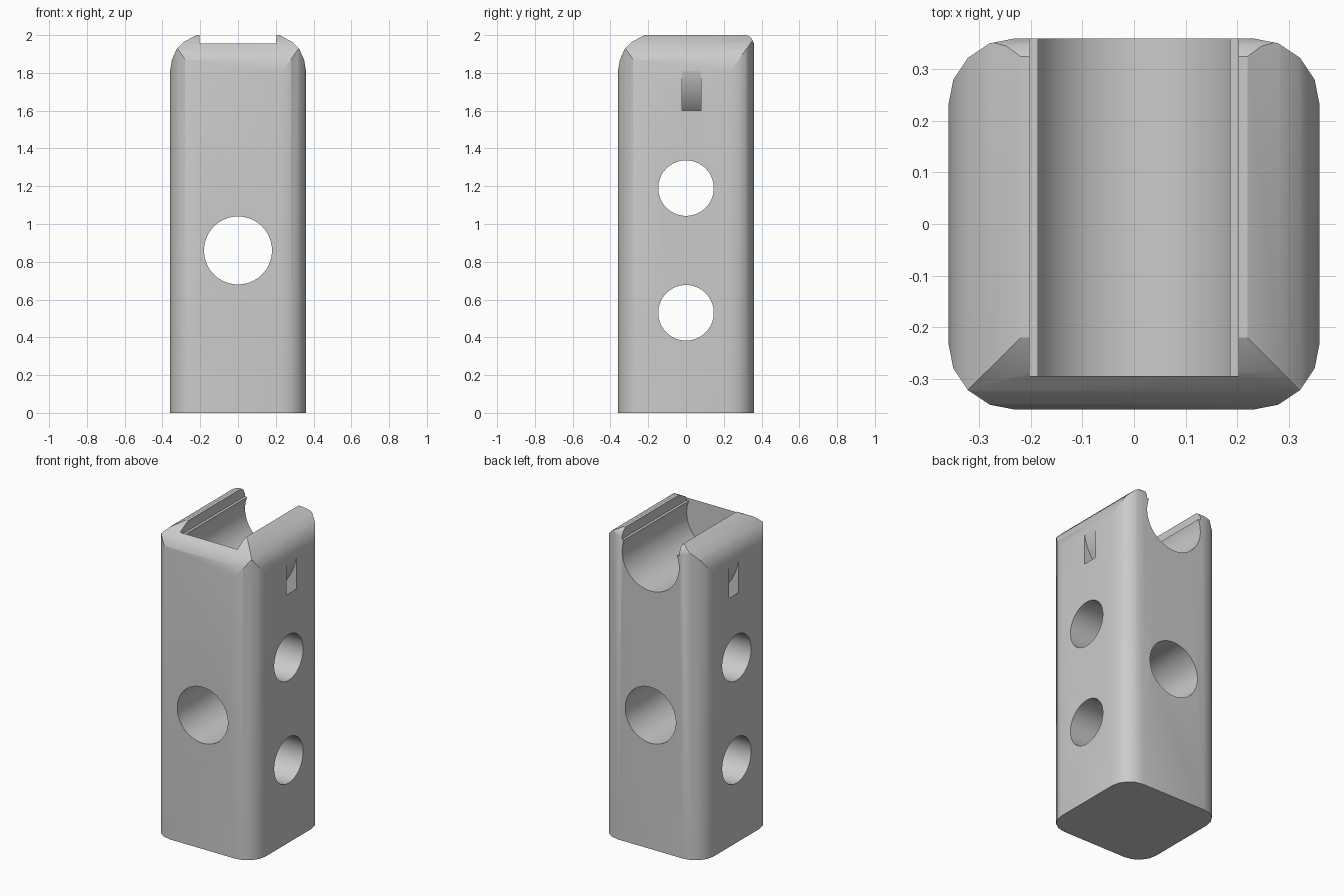
import bpy
import bmesh
from math import cos, sin, pi, radians
from mathutils import Vector

cube = bpy.data.objects.get("Cube")
if cube:
    bpy.data.objects.remove(cube)

grey = bpy.data.materials.new("mid grey")
grey.use_nodes = True
grey.diffuse_color = (0.6, 0.6, 0.6, 1)
grey.node_tree.nodes["Principled BSDF"].inputs["Base Color"].default_value = (0.6, 0.6, 0.6, 1)


def prism(name, points, axis, start, end):
    """Extrude a closed 2D outline along the named axis."""
    place = {"X": lambda u, v, w: (w, u, v),
             "Y": lambda u, v, w: (u, w, v),
             "Z": lambda u, v, w: (u, v, w)}[axis]
    bm = bmesh.new()
    face = bm.faces.new([bm.verts.new(place(u, v, start)) for u, v in points])
    out = bmesh.ops.extrude_face_region(bm, geom=[face])
    top = [g for g in out["geom"] if isinstance(g, bmesh.types.BMVert)]
    bmesh.ops.translate(bm, verts=top, vec=Vector(place(0, 0, end - start)))
    bmesh.ops.recalc_face_normals(bm, faces=bm.faces)
    mesh = bpy.data.meshes.new(name)
    bm.to_mesh(mesh)
    bm.free()
    mesh.materials.append(grey)
    obj = bpy.data.objects.new(name, mesh)
    bpy.context.collection.objects.link(obj)
    return obj


def circle(u, v, radius, sides=64):
    return [(u + radius * cos(2 * pi * (i + 0.5) / sides),
             v + radius * sin(2 * pi * (i + 0.5) / sides)) for i in range(sides)]


def combine(target, tool, operation):
    """Apply a boolean and throw the tool away."""
    mod = target.modifiers.new(operation, "BOOLEAN")
    mod.operation = operation
    mod.solver = "EXACT"
    mod.object = tool
    bpy.context.view_layer.objects.active = target
    bpy.ops.object.modifier_apply(modifier=mod.name)
    bpy.data.objects.remove(tool)


HALF = 0.36
CORNER = 0.13
AXIS_Z = 1.86

# block with rounded upright corners
inner = HALF - CORNER
plan = []
for quarter in range(4):
    cx = inner if quarter in (0, 3) else -inner
    cy = inner if quarter < 2 else -inner
    for step in range(5):
        a = quarter * pi / 2 + step * pi / 8
        plan.append((cx + CORNER * cos(a), cy + CORNER * sin(a)))
body = prism("bearing_holder_block", plan, "Z", 0, 2.2)

# rounded shoulders on both sides, then on the front, with a small back chamfer
shoulder = [(0.38, 1.69), (0.36, 1.81), (0.35, 1.87), (0.325, 1.925), (0.285, 1.965), (0.22, 2.0)]
sides = [(0.38, -0.2)] + shoulder + [(0, 2.05)]
sides += [(-x, z) for x, z in reversed(sides[:-1])]
combine(body, prism("side_rounding", sides, "Y", -1, 1), "INTERSECT")
front = [(-0.38, -0.2)] + [(-y, z) for y, z in shoulder]
front += [(0.325, 2.0), (0.345, 1.985), (0.36, 1.955), (0.38, 1.9), (0.38, -0.2)]
combine(body, prism("front_rounding", front, "X", -1, 1), "INTERSECT")

# bearing channel, open at the top and back, with a wider slot above the lips
combine(body, prism("channel", circle(0, AXIS_Z, 0.202), "Y", -0.295, 1), "DIFFERENCE")
slot = [(-0.203, 1.937), (0.203, 1.937), (0.203, 2.3), (-0.203, 2.3)]
combine(body, prism("channel_mouth", slot, "Y", -0.295, 1), "DIFFERENCE")

# curved strap tunnel running under the channel from side to side
strap = prism("strap_tunnel", circle(0, AXIS_Z, 0.444), "Y", -0.02, 0.08)
combine(strap, prism("strap_core", circle(0, AXIS_Z, 0.3635), "Y", -0.2, 0.2), "DIFFERENCE")
combine(body, strap, "DIFFERENCE")

# through holes
combine(body, prism("front_hole", circle(0, 0.86, 0.18), "Y", -1, 1), "DIFFERENCE")
for z in (0.53, 1.19):
    combine(body, prism("side_hole", circle(0, z, 0.147), "X", -1, 1), "DIFFERENCE")

bpy.ops.object.select_all(action="DESELECT")
body.select_set(True)
bpy.context.view_layer.objects.active = body
bpy.ops.object.shade_smooth_by_angle(angle=radians(28))
